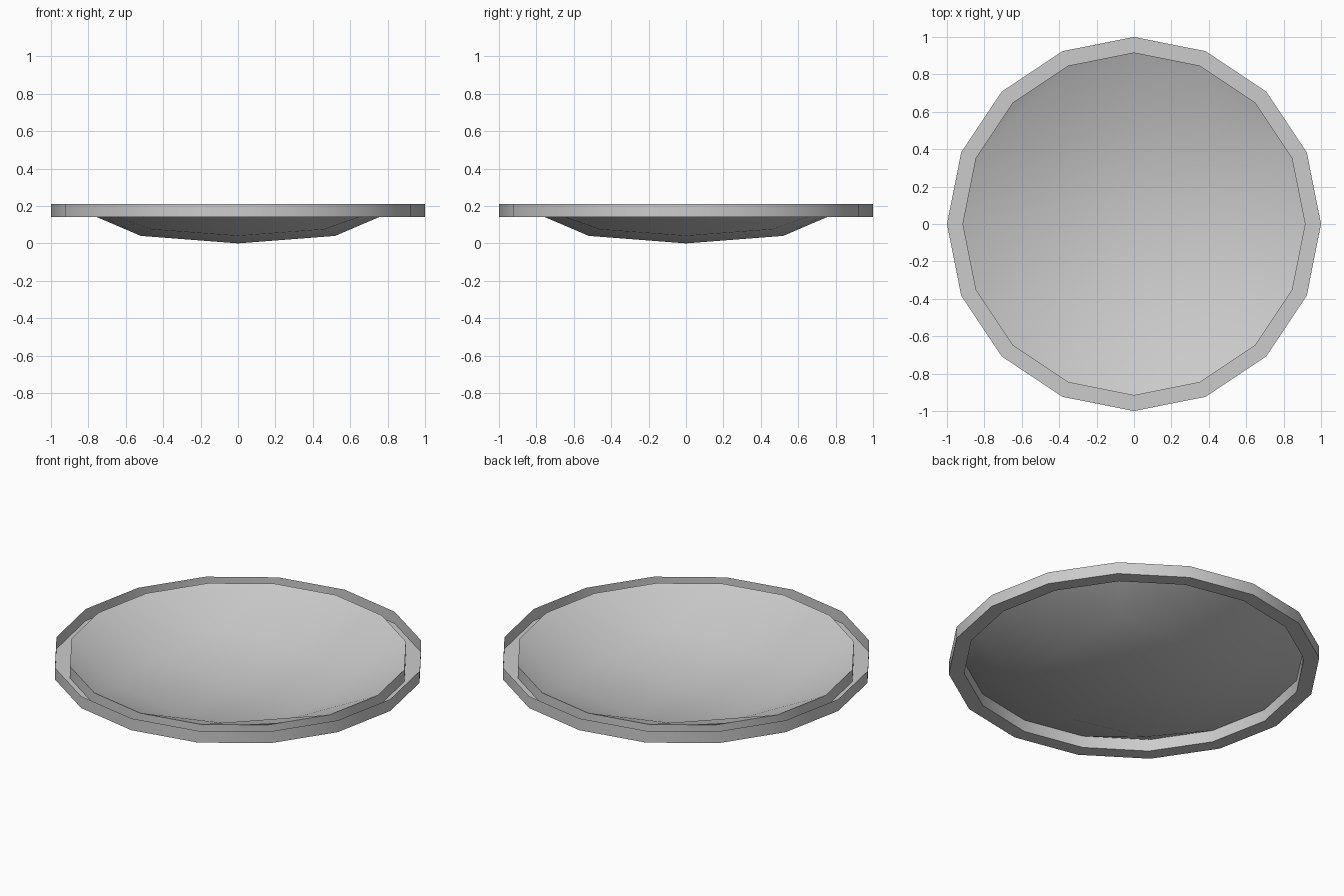
import bpy, bmesh, math

if "Cube" in bpy.data.objects:
    bpy.data.objects.remove(bpy.data.objects["Cube"])

SIDES = 16
R_OUT, R_IN = 1.0, 0.917
Z_LOW, Z_TOP = 0.14, 0.21


def on_circle(r, k, z):
    a = 2 * math.pi * k / SIDES
    return (r * math.cos(a), r * math.sin(a), z)


def finish(bm, name):
    bmesh.ops.recalc_face_normals(bm, faces=bm.faces)
    mesh = bpy.data.meshes.new(name)
    bm.to_mesh(mesh)
    bm.free()
    ob = bpy.data.objects.new(name, mesh)
    bpy.context.collection.objects.link(ob)
    bpy.ops.object.select_all(action='DESELECT')
    ob.select_set(True)
    bpy.context.view_layer.objects.active = ob
    bpy.ops.object.shade_smooth_by_angle(angle=math.radians(30))
    return ob


# Rim: a channel open at the top (outer wall, floor, inner wall)
bm = bmesh.new()
profile = [(R_OUT, Z_TOP), (R_OUT, Z_LOW), (R_IN, Z_LOW), (R_IN, Z_TOP)]
rings = [[bm.verts.new(on_circle(r, k, z)) for k in range(SIDES)] for r, z in profile]
for a, b in zip(rings, rings[1:]):
    for k in range(SIDES):
        n = (k + 1) % SIDES
        bm.faces.new((a[k], b[k], b[n], a[n]))
finish(bm, "rim_channel")


# Dish: sagging 4 x 4 quad grid filling the inner circle
def dish_point(i, j):
    m = max(abs(i), abs(j))
    if m == 2:
        k = round(math.atan2(j, i) / (2 * math.pi / SIDES))
        return on_circle(R_IN, k, Z_TOP)
    if m == 0:
        return (0, 0, 0)
    if i and j:
        return (0.46 * i, 0.46 * j, 0.075)
    return (0.52 * i, 0.52 * j, 0.04)


bm = bmesh.new()
span = range(-2, 3)
grid = {(i, j): bm.verts.new(dish_point(i, j)) for i in span for j in span}
for i in range(-2, 2):
    for j in range(-2, 2):
        bm.faces.new((grid[i, j], grid[i + 1, j], grid[i + 1, j + 1], grid[i, j + 1]))
dish = finish(bm, "dish")
